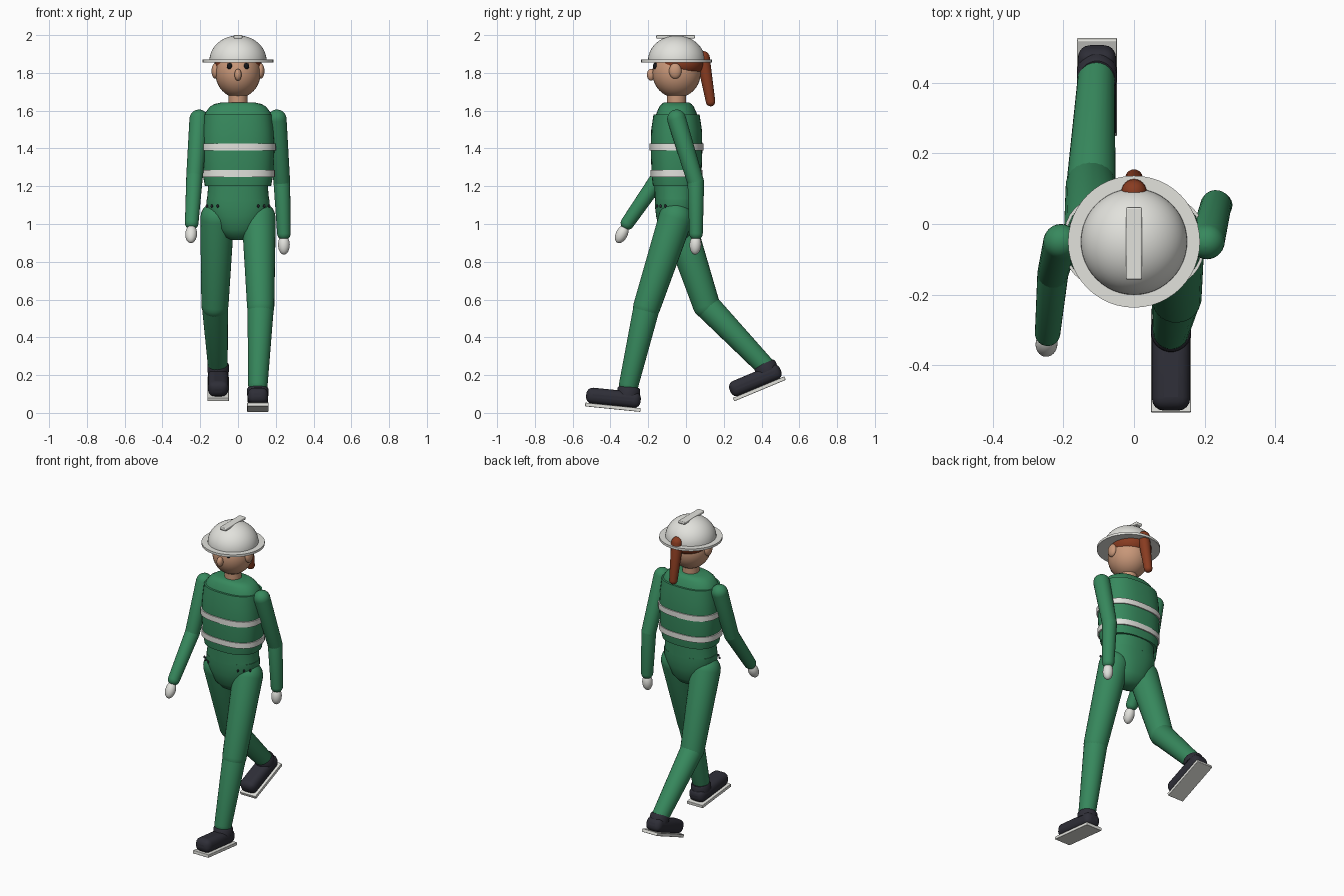
import bpy, bmesh
from math import sin, cos, pi, radians
from mathutils import Matrix, Vector

if "Cube" in bpy.data.objects:
    bpy.data.objects.remove(bpy.data.objects["Cube"], do_unlink=True)

MID_Y = -0.05  # fore-and-aft centre of the torso and head


def material(name, rgb):
    m = bpy.data.materials.new(name)
    m.use_nodes = True
    m.diffuse_color = (*rgb, 1)
    m.node_tree.nodes["Principled BSDF"].inputs["Base Color"].default_value = (*rgb, 1)
    return m


GREEN = material("overall green", (0.038, 0.25, 0.11))
WHITE = material("off white", (0.76, 0.76, 0.72))
DARK = material("charcoal", (0.027, 0.027, 0.038))
SKIN = material("skin", (0.58, 0.31, 0.19))
HAIR = material("auburn", (0.25, 0.045, 0.015))
BLACK = material("eye black", (0.008, 0.008, 0.01))
parts = []


def finish(name, bm, mat):
    bmesh.ops.recalc_face_normals(bm, faces=bm.faces)
    me = bpy.data.meshes.new(name)
    bm.to_mesh(me)
    bm.free()
    me.materials.append(mat)
    ob = bpy.data.objects.new(name, me)
    bpy.context.collection.objects.link(ob)
    parts.append(ob)
    return ob


def loft(name, rings, mat, matrix=Matrix(), power=2.0, sides=40):
    """Closed skin over rings of (height, half width, half depth)."""
    bm = bmesh.new()

    def bulge(v):
        return abs(v) ** (2 / power) * (1 if v > 0 else -1)

    loops = []
    for z, rx, ry in rings:
        angles = [2 * pi * i / sides for i in range(sides)]
        loops.append([bm.verts.new(matrix @ Vector((rx * bulge(cos(a)), ry * bulge(sin(a)), z)))
                      for a in angles])
    for low, high in zip(loops, loops[1:]):
        for i in range(sides):
            j = (i + 1) % sides
            bm.faces.new((low[i], low[j], high[j], high[i]))
    bm.faces.new(loops[0])
    bm.faces.new(loops[-1])
    return finish(name, bm, mat)


def limb(name, a, b, ra, rb, mat):
    """Tapered tube with round ends from a to b."""
    a, b = Vector(a), Vector(b)
    axis = b - a
    steps = [pi / 2 * i / 6 for i in range(7)]
    rings = [(-ra * cos(t), max(ra * sin(t), 0.001)) for t in steps]
    rings += [(axis.length + rb * sin(t), max(rb * cos(t), 0.001)) for t in steps]
    turn = axis.to_track_quat('Z', 'Y').to_matrix().to_4x4()
    return loft(name, [(z, r, r) for z, r in rings], mat, Matrix.Translation(a) @ turn, sides=24)


def ball(name, centre, size, mat, turn=Matrix()):
    bm = bmesh.new()
    bmesh.ops.create_uvsphere(bm, u_segments=32, v_segments=20, radius=1,
                              matrix=Matrix.Translation(centre) @ turn @ Matrix.Diagonal((*size, 1)))
    return finish(name, bm, mat)


def box(name, size, mat, matrix, bevel):
    bm = bmesh.new()
    bmesh.ops.create_cube(bm, size=1, matrix=matrix @ Matrix.Diagonal((*size, 1)))
    ob = finish(name, bm, mat)
    mod = ob.modifiers.new("rounding", 'BEVEL')
    mod.width, mod.segments = bevel, 4
    return ob


BODY = Matrix.Translation((0, MID_Y, 0))

# Torso, from the hips up to the collar
loft("pelvis", [(0.915, .03, .03), (0.93, .075, .06), (0.97, .11, .092), (1.04, .15, .108),
                (1.09, .168, .114), (1.13, .168, .115)], GREEN, BODY, 2.3)
loft("waist", [(1.12, .165, .115), (1.2, .158, .117), (1.22, .158, .117)], GREEN, BODY, 2.3)
loft("vest", [(1.2, .175, .125), (1.26, .187, .132), (1.4, .193, .137), (1.5, .188, .134),
              (1.58, .18, .122)], GREEN, BODY, 2.5)
loft("shoulder_yoke", [(1.57, .178, .112), (1.59, .172, .105), (1.62, .15, .092),
                       (1.635, .125, .08), (1.643, .09, .068)], GREEN, BODY, 2.4)
for name, z, rx, ry in (("upper_stripe", 1.39, .2, .143), ("lower_stripe", 1.25, .195, .138)):
    loft(name, [(z, rx, ry), (z + .035, rx, ry)], WHITE, BODY, 2.5)

# Small dark marks along the belt line
for side in (-1, 1):
    for i, angle in enumerate((28, 42, 55)):
        t = radians(angle)
        ball(f"belt_mark_{side}_{i}", (side * .187 * cos(t), MID_Y - .127 * sin(t), 1.095),
             (.006, .006, .009), DARK)

# Head
loft("neck", [(1.63, .05, .05), (1.72, .05, .05)], SKIN, BODY)
ball("head", (0, MID_Y, 1.8), (.12, .128, .132), SKIN)
ball("hair", (0, -.03, 1.85), (.124, .125, .085), HAIR)
ball("nose", (0, -.185, 1.79), (.019, .022, .031), SKIN)
for side, label in ((1, "left"), (-1, "right")):
    ball(label + "_ear", (side * .12, -.057, 1.81), (.02, .033, .041), SKIN)
    ball(label + "_eye", (side * .045, -.163, 1.836), (.014, .012, .017), BLACK)
limb("ponytail", (0, .09, 1.88), (0, .13, 1.648), .036, .025, HAIR)

# Helmet
loft("helmet_brim", [(1.855, .187, .187), (1.87, .187, .187)], WHITE, BODY, sides=48)
dome = [pi / 2 * i / 12 for i in range(13)]
loft("helmet_dome", [(1.865 + .133 * sin(t), max(.151 * cos(t), .001), max(.151 * cos(t), .001))
                     for t in dome], WHITE, BODY, sides=48)
box("helmet_ridge", (.046, .205, .018), WHITE, Matrix.Translation((0, -.055, 1.991)), .005)

# Arms: the left swings back, the right reaches forward
arms = {
    "left": ((.207, -.05, 1.556), (.232, .052, 1.22), (.243, .053, .95), (.243, .05, .89)),
    "right": ((-.207, -.05, 1.556), (-.23, -.14, 1.25), (-.245, -.31, 1.005), (-.248, -.34, .947)),
}
for label, (shoulder, elbow, wrist, palm) in arms.items():
    limb(label + "_upper_arm", shoulder, elbow, .05, .044, GREEN)
    limb(label + "_forearm", elbow, wrist, .044, .036, GREEN)
    aim = (Vector(palm) - Vector(wrist)).to_track_quat('Z', 'X').to_matrix().to_4x4()
    ball(label + "_hand", palm, (.031, .031, .052), WHITE, aim)

# Legs and shoes in mid stride: hip, knee, ankle, sole centre, sole tilt
legs = {
    "left": ((.11, -.055, 1.03), (.12, -.208, .56), (.105, -.303, .15),
             (.105, -.388, .02), -.1),
    "right": ((-.11, -.045, 1.03), (-.122, .108, .57), (-.107, .42, .245),
              (-.105, .392, .118), .395),
}
for label, (hip, knee, ankle, sole, tilt) in legs.items():
    limb(label + "_thigh", hip, knee, .09, .072, GREEN)
    limb(label + "_shin", knee, ankle, .07, .052, GREEN)
    hip_to_toe = Matrix.Translation(sole) @ Matrix.Rotation(tilt, 4, 'X')
    box(label + "_sole", (.113, .295, .02), WHITE, hip_to_toe @ Matrix.Translation((0, 0, .01)), .003)
    box(label + "_shoe", (.108, .29, .085), DARK,
        hip_to_toe @ Matrix.Translation((0, -.002, .06)), .034)
    loft(label + "_shoe_collar", [(.08, .057, .06), (.115, .057, .06), (.125, .05, .053)], DARK,
         hip_to_toe @ Matrix.Translation((0, .075, 0)))

# Smooth shading that keeps hard rims crisp
bpy.ops.object.select_all(action='DESELECT')
for ob in parts:
    ob.select_set(True)
bpy.context.view_layer.objects.active = parts[0]
bpy.ops.object.shade_smooth_by_angle(angle=radians(35))
